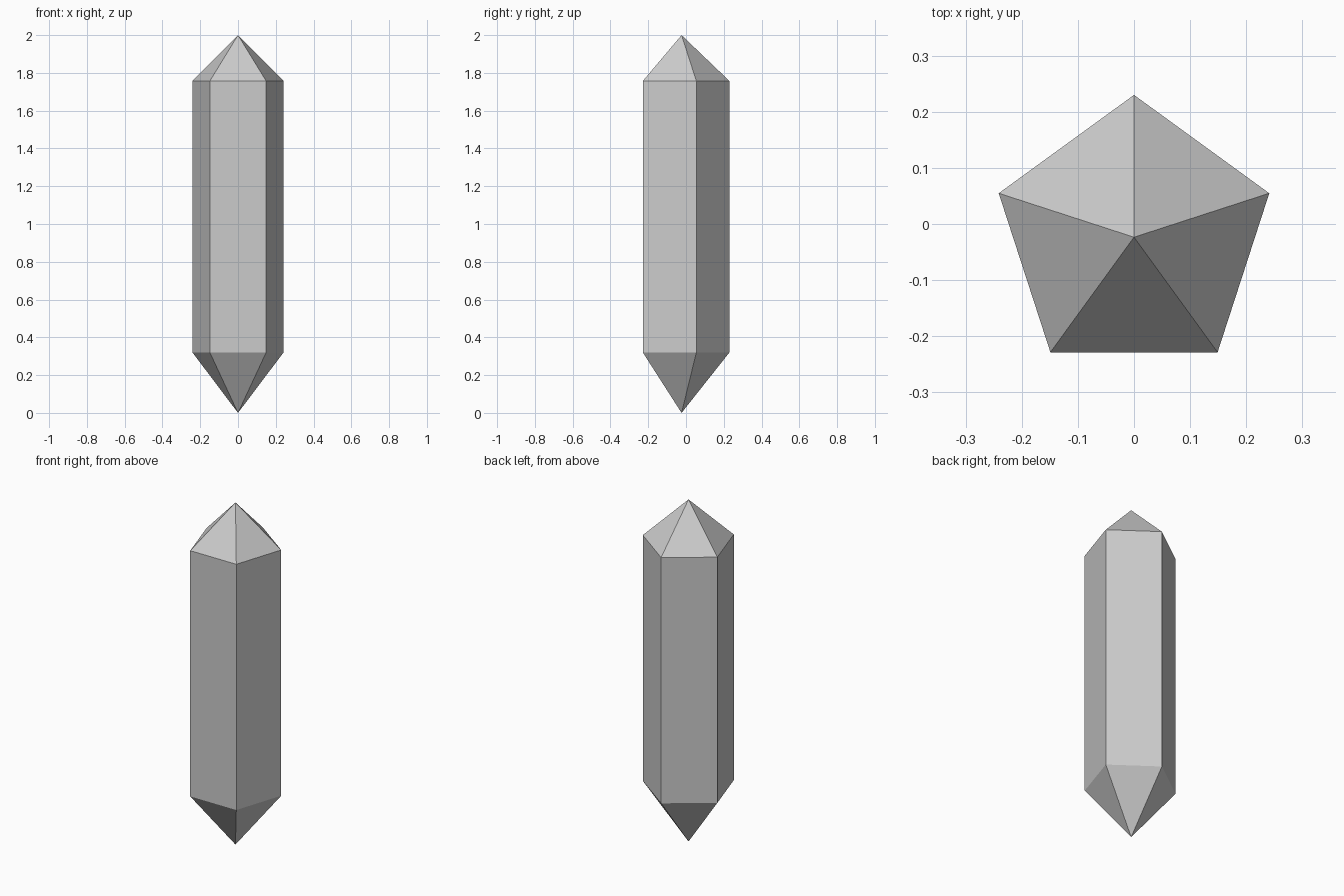
import bpy, bmesh
from math import sin, cos, tau

if "Cube" in bpy.data.objects:
    bpy.data.objects.remove(bpy.data.objects["Cube"])

SIDES = 5
RADIUS = 0.2535
CENTRE_Y = -0.0235
LOW_Z, HIGH_Z, TOP_Z = 0.32, 1.757, 2.0

bm = bmesh.new()


def ring(z):
    # Pentagon with one corner pointing to the back
    return [bm.verts.new((RADIUS * sin(-tau * i / SIDES),
                          CENTRE_Y + RADIUS * cos(tau * i / SIDES), z))
            for i in range(SIDES)]


# Prism shaft between two pointed ends
bottom_tip = bm.verts.new((0, CENTRE_Y, 0))
top_tip = bm.verts.new((0, CENTRE_Y, TOP_Z))
low, high = ring(LOW_Z), ring(HIGH_Z)
for i in range(SIDES):
    j = (i + 1) % SIDES
    bm.faces.new((low[i], low[j], high[j], high[i]))
    bm.faces.new((high[i], high[j], top_tip))
    bm.faces.new((low[j], low[i], bottom_tip))
bmesh.ops.recalc_face_normals(bm, faces=bm.faces)

mesh = bpy.data.meshes.new("crystal")
bm.to_mesh(mesh)
bm.free()
crystal = bpy.data.objects.new("crystal", mesh)
bpy.context.collection.objects.link(crystal)
